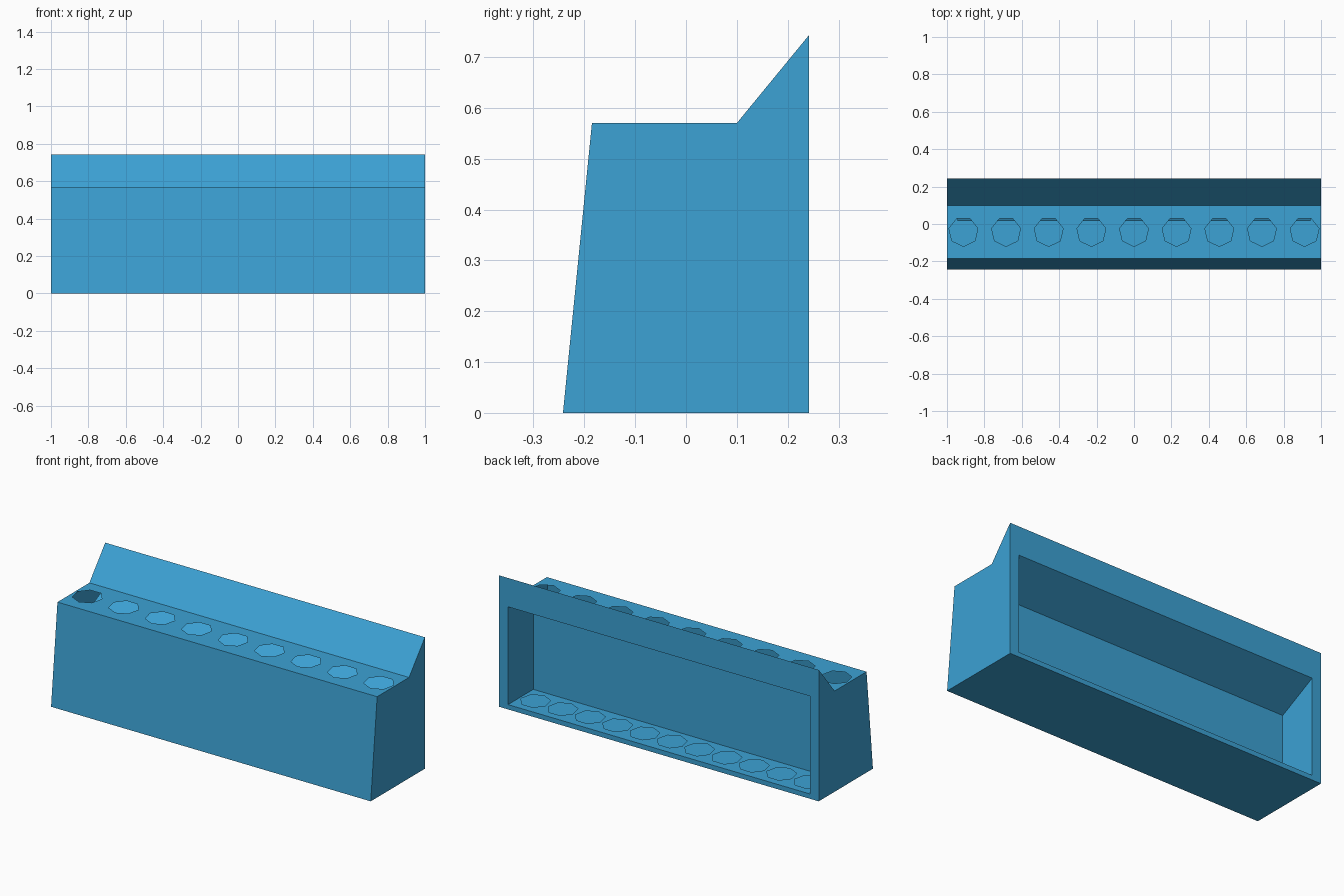
import bpy, bmesh, math
from mathutils import Vector

cube = bpy.data.objects.get("Cube")
if cube:
    bpy.data.objects.remove(cube, do_unlink=True)

blue = bpy.data.materials.new("blue_plastic")
blue.use_nodes = True
colour = (0.045, 0.36, 0.66, 1.0)
blue.diffuse_color = colour
blue.node_tree.nodes["Principled BSDF"].inputs["Base Color"].default_value = colour

# Outer side profile (y, z)
FRONT, SHELF_FRONT, SHELF_BACK, BACK = -0.242, -0.185, 0.10, 0.242
SHELF_Z, TOP_Z = 0.57, 0.743
# Recess opening in the back
REC_X, REC_BOTTOM, REC_TOP = 0.944, 0.027, 0.58
REC_Y, REC_INNER_TOP = 0.016, 0.467


def strip(y0, z0, y1, z1, half=1.0):
    """Corners of a full-width rectangle between two side-view points."""
    return [(-half, y0, z0), (half, y0, z0), (half, y1, z1), (-half, y1, z1)]


def end_cap(x, points):
    return [(x, y, z) for y, z in points]


def seven_sided(x, y, z, radius):
    angles = [-math.pi / 2 + i * math.tau / 7 for i in range(7)]
    return [(x + radius * math.cos(a), y + radius * math.sin(a), z) for a in angles]


def make_part(name, panels):
    """Each panel is (outline, facing direction, holes)."""
    bm = bmesh.new()
    for outline, facing, holes in panels:
        facing = Vector(facing)
        loops = [[bm.verts.new(p) for p in loop] for loop in [outline] + holes]
        if holes:
            edges = [bm.edges.new((a, b)) for loop in loops
                     for a, b in zip(loop, loop[1:] + loop[:1])]
            result = bmesh.ops.triangle_fill(bm, edges=edges, normal=facing, use_beauty=True)
            faces = [g for g in result["geom"] if isinstance(g, bmesh.types.BMFace)]
        else:
            faces = [bm.faces.new(loops[0])]
        for face in faces:
            face.normal_update()
            if face.normal.dot(facing) < 0:
                face.normal_flip()
    bmesh.ops.remove_doubles(bm, verts=bm.verts, dist=0.0001)
    mesh = bpy.data.meshes.new(name)
    bm.to_mesh(mesh)
    bm.free()
    mesh.materials.append(blue)
    obj = bpy.data.objects.new(name, mesh)
    bpy.context.collection.objects.link(obj)
    return obj


# Thin outer shell with sloped front, raised back lip and open back
profile = [(FRONT, 0), (SHELF_FRONT, SHELF_Z), (SHELF_BACK, SHELF_Z), (BACK, TOP_Z), (BACK, 0)]
opening = strip(BACK, REC_BOTTOM, BACK, REC_TOP, REC_X)
make_part("outer_shell", [
    (strip(FRONT, 0, BACK, 0), (0, 0, -1), []),
    (strip(FRONT, 0, SHELF_FRONT, SHELF_Z), (0, -1, 0), []),
    (strip(SHELF_BACK, SHELF_Z, BACK, TOP_Z), (0, -1, 1), []),
    (strip(BACK, 0, BACK, TOP_Z), (0, 1, 0), [opening]),
    (end_cap(1, profile), (1, 0, 0), []),
    (end_cap(-1, profile), (-1, 0, 0), []),
])

# Top shelf with a row of nine openings
top_holes = [seven_sided(0.228 * i, -0.041, SHELF_Z, 0.079) for i in range(-4, 5)]
make_part("top_shelf", [
    (strip(SHELF_FRONT, SHELF_Z, SHELF_BACK, SHELF_Z), (0, 0, 1), top_holes),
])

# Back recess with sloped ceiling
recess_side = [(BACK, REC_BOTTOM), (REC_Y, REC_BOTTOM), (REC_Y, REC_INNER_TOP), (BACK, REC_TOP)]
make_part("back_recess", [
    (strip(REC_Y, REC_BOTTOM, REC_Y, REC_INNER_TOP, REC_X), (0, 1, 0), []),
    (strip(REC_Y, REC_INNER_TOP, BACK, REC_TOP, REC_X), (0, 1, -2), []),
    (end_cap(REC_X, recess_side), (-1, 0, 0), []),
    (end_cap(-REC_X, recess_side), (1, 0, 0), []),
])

# Recess floor with a row of eleven openings
floor_holes = [seven_sided(0.171 * i, 0.126, REC_BOTTOM, 0.079) for i in range(-5, 6)]
make_part("recess_floor", [
    (strip(REC_Y, REC_BOTTOM, BACK, REC_BOTTOM, REC_X), (0, 0, 1), floor_holes),
])
